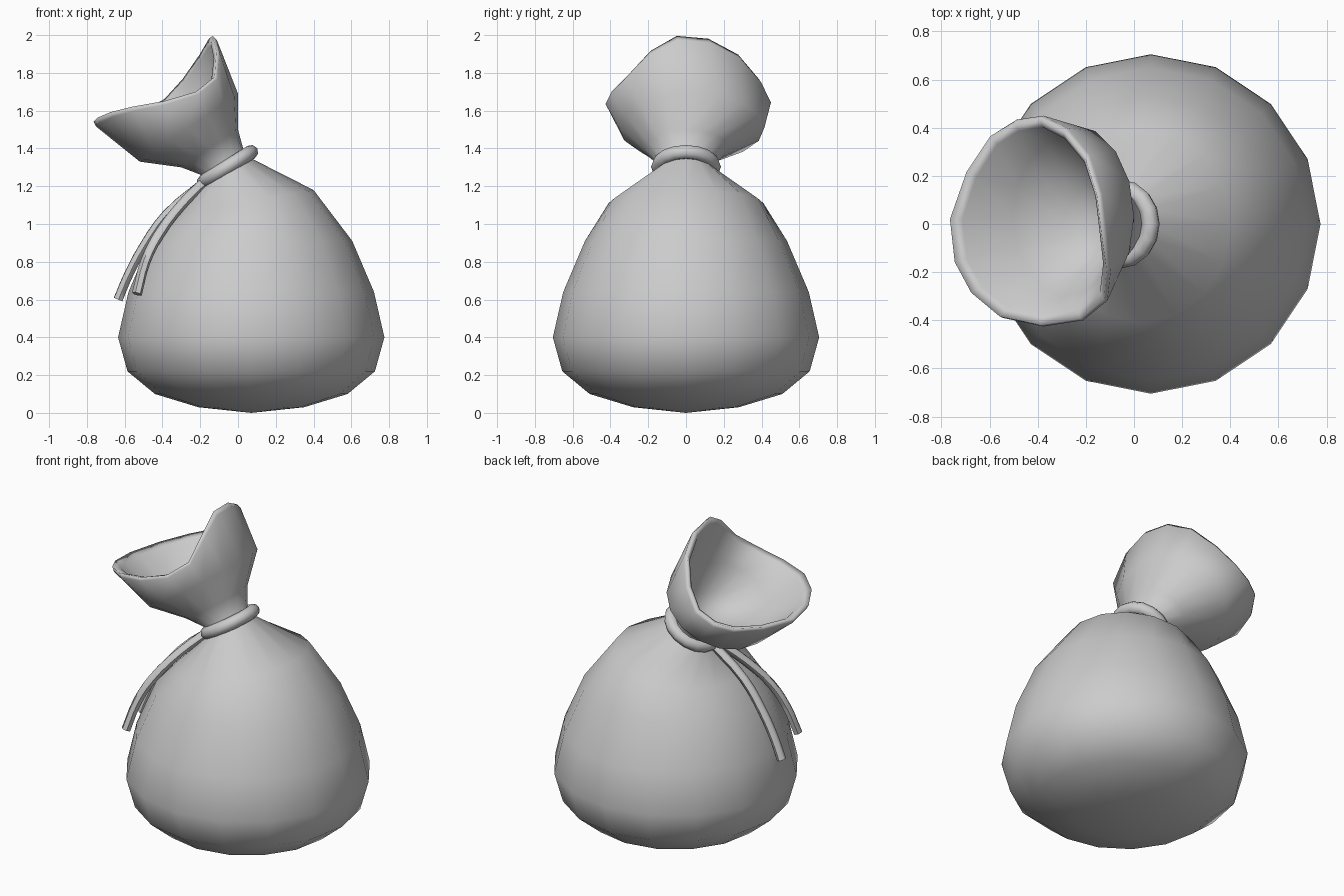
import bpy, bmesh
from math import sin, cos, pi, radians
from mathutils import Vector

if "Cube" in bpy.data.objects:
    bpy.data.objects.remove(bpy.data.objects["Cube"], do_unlink=True)

SIDES = 16
cloth = bpy.data.materials.new("plain_grey")
cloth.use_nodes = True
grey = (0.6, 0.6, 0.6, 1)
cloth.diffuse_color = grey
cloth.node_tree.nodes["Principled BSDF"].inputs["Base Color"].default_value = grey


def finish(obj, name):
    obj.name = name
    obj.data.materials.append(cloth)
    for p in obj.data.polygons:
        p.use_smooth = True


def ring(cx, cz, rx, ry, rise=0.0, cy=0.0):
    """Closed loop of points; rise lifts its +x side and lowers its -x side."""
    angles = [2 * pi * i / SIDES for i in range(SIDES)]
    return [Vector((cx + rx * cos(a), cy + ry * sin(a), cz + rise * cos(a))) for a in angles]


def shrink(points, factor, shift=(0, 0, 0)):
    mid = sum(points, Vector()) / len(points)
    return [mid + (p - mid) * factor + Vector(shift) for p in points]


# Sack: round belly, tilted shoulder and pinched neck
rings = [ring(0.07, z, r, r) for r, z in
         [(0.28, 0.03), (0.51, 0.10), (0.655, 0.22), (0.705, 0.40), (0.65, 0.64), (0.535, 0.91)]]
rings += [ring(0.03, 1.11, 0.37, 0.41, 0.07), ring(-0.055, 1.27, 0.13, 0.16, 0.075),
          ring(-0.07, 1.32, 0.10, 0.135, 0.07)]

# Flared mouth with a drooping, uneven rim
low = ring(-0.15, 1.40, 0.15, 0.22, 0.10)
middle = ring(-0.26, 1.51, 0.26, 0.385, 0.18, 0.03)
rim = [Vector(p) for p in [
    (-0.13, -0.05, 2.0), (-0.15, 0.12, 1.985), (-0.20, 0.28, 1.90), (-0.29, 0.39, 1.77),
    (-0.39, 0.445, 1.66), (-0.50, 0.43, 1.60), (-0.60, 0.37, 1.57), (-0.70, 0.22, 1.55),
    (-0.77, 0.02, 1.54), (-0.75, -0.16, 1.56), (-0.68, -0.29, 1.59), (-0.56, -0.39, 1.62),
    (-0.39, -0.425, 1.65), (-0.22, -0.40, 1.70), (-0.12, -0.32, 1.78), (-0.11, -0.19, 1.92)]]
outer_lip = [p.lerp(q, 0.1) for p, q in zip(shrink(rim, 1.02), middle)]
inner_lip = [p.lerp(q, 0.1) for p, q in zip(shrink(rim, 0.9), middle)]
rings += [low, middle, outer_lip, shrink(rim, 0.985), inner_lip,
          shrink(middle, 0.86, (-0.02, 0, 0.02)), shrink(low, 0.75, (-0.02, 0, 0.03))]

bm = bmesh.new()
loops = [[bm.verts.new(p) for p in r] for r in rings]
for a, b in zip(loops, loops[1:]):
    for i in range(SIDES):
        j = (i + 1) % SIDES
        bm.faces.new((a[i], a[j], b[j], b[i]))
for loop, tip in ((loops[0], (0.07, 0, 0)), (loops[-1], (-0.10, 0, 1.36))):
    v = bm.verts.new(tip)
    for i in range(SIDES):
        bm.faces.new((loop[i], loop[(i + 1) % SIDES], v))
bmesh.ops.recalc_face_normals(bm, faces=bm.faces)
mesh = bpy.data.meshes.new("sack")
bm.to_mesh(mesh)
bm.free()
sack = bpy.data.objects.new("sack", mesh)
bpy.context.collection.objects.link(sack)
finish(sack, "sack")

# Cord tied around the neck
bpy.ops.mesh.primitive_torus_add(major_radius=0.147, minor_radius=0.038, major_segments=16,
                                 minor_segments=8, location=(-0.055, 0, 1.303),
                                 rotation=(0, radians(-32), 0))
finish(bpy.context.object, "neck_cord")

# Knot where the loose ends meet
bpy.ops.mesh.primitive_uv_sphere_add(segments=10, ring_count=6, radius=0.035,
                                     location=(-0.185, -0.02, 1.22))
finish(bpy.context.object, "knot")


# Two loose cord ends draped over the belly
def cord(name, path):
    curve = bpy.data.curves.new(name, "CURVE")
    curve.dimensions = "3D"
    curve.bevel_depth = 0.027
    curve.bevel_resolution = 1
    curve.resolution_u = 3
    curve.use_fill_caps = True
    spline = curve.splines.new("BEZIER")
    spline.bezier_points.add(len(path) - 1)
    for point, co in zip(spline.bezier_points, path):
        point.co = co
        point.handle_left_type = point.handle_right_type = "AUTO"
    obj = bpy.data.objects.new(name, curve)
    bpy.context.collection.objects.link(obj)
    bpy.ops.object.select_all(action="DESELECT")
    obj.select_set(True)
    bpy.context.view_layer.objects.active = obj
    bpy.ops.object.convert(target="MESH")
    obj = bpy.context.object
    finish(obj, name)
    bpy.ops.object.shade_smooth_by_angle(angle=radians(60))


cord("front_cord_end", [(-0.18, -0.05, 1.22), (-0.30, -0.15, 1.10), (-0.42, -0.25, 0.94),
                        (-0.49, -0.30, 0.80), (-0.535, -0.35, 0.63)])
cord("side_cord_end", [(-0.18, -0.01, 1.22), (-0.38, -0.03, 1.05), (-0.50, -0.04, 0.88),
                       (-0.58, -0.045, 0.73), (-0.635, -0.045, 0.60)])
